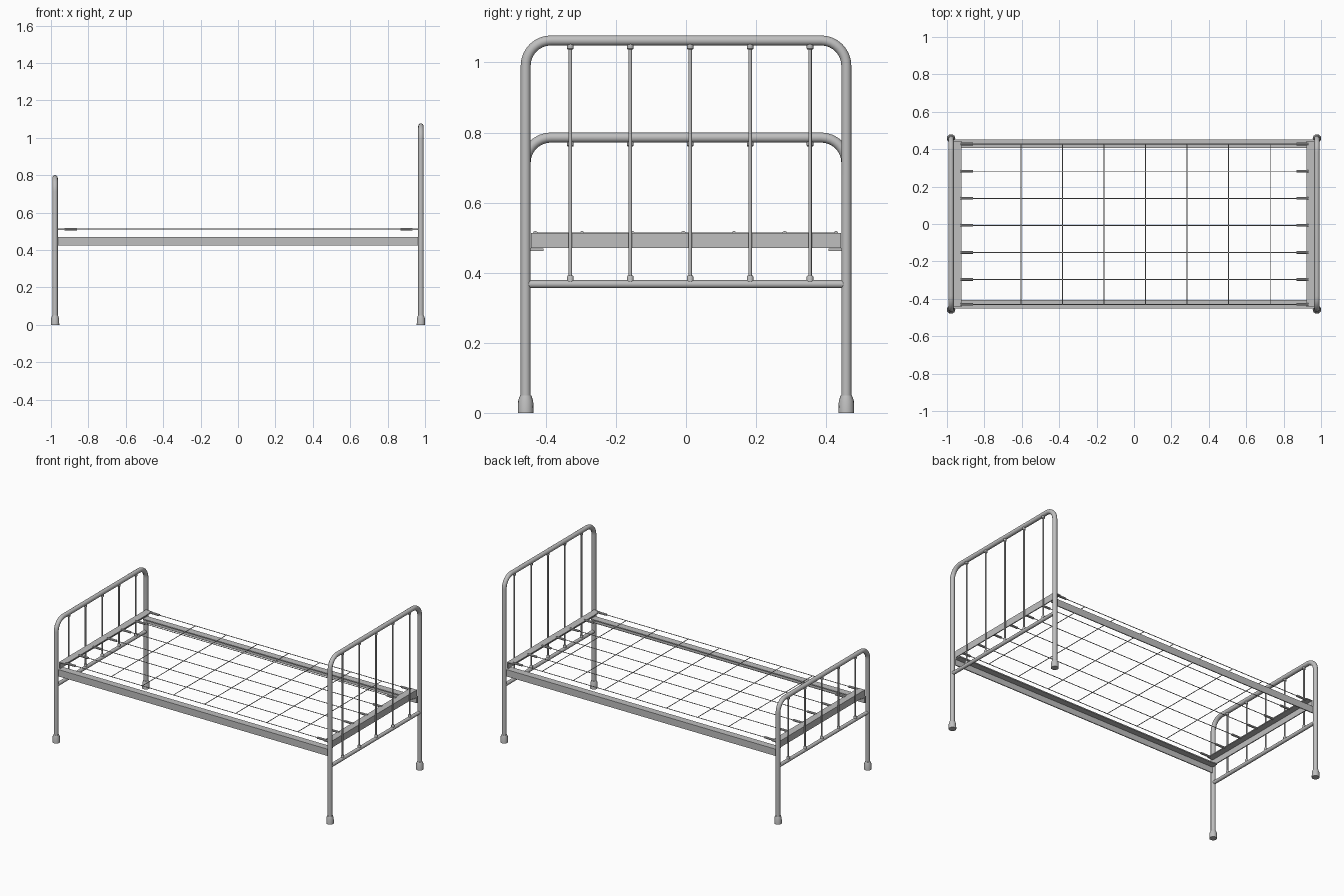
import bpy, bmesh, math
from mathutils import Vector

if "Cube" in bpy.data.objects:
    bpy.data.objects.remove(bpy.data.objects["Cube"], do_unlink=True)

steel = bpy.data.materials.new("grey_steel")
steel.use_nodes = True
GREY = (0.52, 0.52, 0.52, 1)
steel.diffuse_color = GREY
steel.node_tree.nodes["Principled BSDF"].inputs["Base Color"].default_value = GREY

POST_X, POST_Y, POST_R = 0.978, 0.4575, 0.0143
RAIL_Z = 0.3675
BARS = [0.012 + 0.171 * i for i in range(-2, 3)]
WIRE_Z = 0.512


def finish(bm, name, smooth=True):
    bmesh.ops.recalc_face_normals(bm, faces=bm.faces)
    mesh = bpy.data.meshes.new(name)
    bm.to_mesh(mesh)
    bm.free()
    mesh.materials.append(steel)
    obj = bpy.data.objects.new(name, mesh)
    bpy.context.collection.objects.link(obj)
    if smooth:
        bpy.ops.object.select_all(action='DESELECT')
        obj.select_set(True)
        bpy.context.view_layer.objects.active = obj
        bpy.ops.object.shade_smooth_by_angle(angle=math.radians(35))


def sweep(bm, path, radii, side, sides=16):
    """Rings along a path lying in the plane whose normal is side, skinned with quads."""
    path = [Vector(p) for p in path]
    side = Vector(side)
    rings = []
    for i, p in enumerate(path):
        tangent = (path[min(i + 1, len(path) - 1)] - path[max(i - 1, 0)]).normalized()
        across = tangent.cross(side)
        r = radii[i]
        angles = [math.tau * k / sides for k in range(sides)]
        rings.append([bm.verts.new(p + r * (math.cos(a) * side + math.sin(a) * across))
                      for a in angles])
    for a, b in zip(rings, rings[1:]):
        for k in range(sides):
            n = (k + 1) % sides
            bm.faces.new((a[k], a[n], b[n], b[k]))
    bm.faces.new(rings[0])
    bm.faces.new(rings[-1])


def rod(bm, a, b, r, sides=12):
    d = (Vector(b) - Vector(a)).normalized()
    side = Vector((1, 0, 0)) if abs(d.x) < 0.5 else Vector((0, 1, 0))
    sweep(bm, [a, b], [r, r], side, sides)


def box(bm, lo, hi):
    lo, hi = Vector(lo), Vector(hi)
    for v in bmesh.ops.create_cube(bm, size=1)["verts"]:
        v.co = (lo + hi) / 2 + v.co * (hi - lo)


def bed_end(name, x, top):
    # Bent tube: two posts joined by a rounded top
    bend, z = 0.072, top - POST_R
    path = [(x, -POST_Y, 0.03)]
    for sign, start in ((-1, math.pi), (1, math.pi / 2)):
        for k in range(9):
            a = start - k * math.pi / 16
            path.append((x, sign * (POST_Y - bend) + bend * math.cos(a),
                         z - bend + bend * math.sin(a)))
    path.append((x, POST_Y, 0.03))
    bm = bmesh.new()
    sweep(bm, path, [POST_R] * len(path), (1, 0, 0))
    finish(bm, name + "_frame")

    # Lower cross tube
    bm = bmesh.new()
    rod(bm, (x, -POST_Y, RAIL_Z), (x, POST_Y, RAIL_Z), 0.0115)
    finish(bm, name + "_lower_tube")

    # Upright bars with a collar at each end
    bm = bmesh.new()
    for y in BARS:
        rod(bm, (x, y, RAIL_Z), (x, y, z), 0.005)
        for inner, outer in ((RAIL_Z + 0.024, RAIL_Z + 0.005),
                             (z - 0.026, z - 0.008)):
            mid = inner + (outer - inner) * 0.15
            sweep(bm, [(x, y, inner), (x, y, mid), (x, y, outer)],
                  [0.0075, 0.0095, 0.0095], (1, 0, 0), 12)
    finish(bm, name + "_bars")

    # Feet: straight cup tapering up to the post
    bm = bmesh.new()
    for y in (-POST_Y, POST_Y):
        heights = (0, 0.034, 0.05)
        sweep(bm, [(x, y, h) for h in heights],
              [0.0225, 0.0215, 0.016], (1, 0, 0))
    finish(bm, name + "_feet")


bed_end("headboard", POST_X, 1.077)
bed_end("footboard", -POST_X, 0.80)

# Angle-section side rails: top flange inward, web outside
for name, s in (("front_side_rail", -1), ("back_side_rail", 1)):
    bm = bmesh.new()
    y_out, y_web, y_in = 0.452 * s, 0.446 * s, 0.407 * s
    box(bm, (-0.964, min(y_out, y_web), 0.425), (0.964, max(y_out, y_web), 0.469))
    box(bm, (-0.964, min(y_web, y_in), 0.462), (0.964, max(y_web, y_in), 0.469))
    finish(bm, name, False)

# Angle-section end rails
for name, s in (("foot_end_rail", -1), ("head_end_rail", 1)):
    bm = bmesh.new()
    x_out, x_web, x_in = 0.968 * s, 0.962 * s, 0.922 * s
    box(bm, (min(x_out, x_web), -0.443, 0.471), (max(x_out, x_web), 0.443, 0.514))
    box(bm, (min(x_web, x_in), -0.443, 0.508), (max(x_web, x_in), 0.443, 0.514))
    finish(bm, name, False)

# Wire mesh with a spring at both ends of every long wire
long_wires, springs, cross_wires = bmesh.new(), bmesh.new(), bmesh.new()
wire_ys = [-0.43] + [-0.297 + 0.1447 * i for i in range(5)] + [0.428]
for y in wire_ys:
    rod(long_wires, (-0.93, y, WIRE_Z), (0.93, y, WIRE_Z), 0.0022, 8)
    for outer, inner in ((-0.927, -0.862), (0.932, 0.869)):
        rod(springs, (outer, y, WIRE_Z), (inner, y, WIRE_Z), 0.007, 10)
for i in range(7):
    x = -0.604 + 0.222 * i
    rod(cross_wires, (x, wire_ys[0], WIRE_Z), (x, wire_ys[-1], WIRE_Z), 0.0022, 8)
finish(long_wires, "long_wires")
finish(springs, "springs")
finish(cross_wires, "cross_wires")
